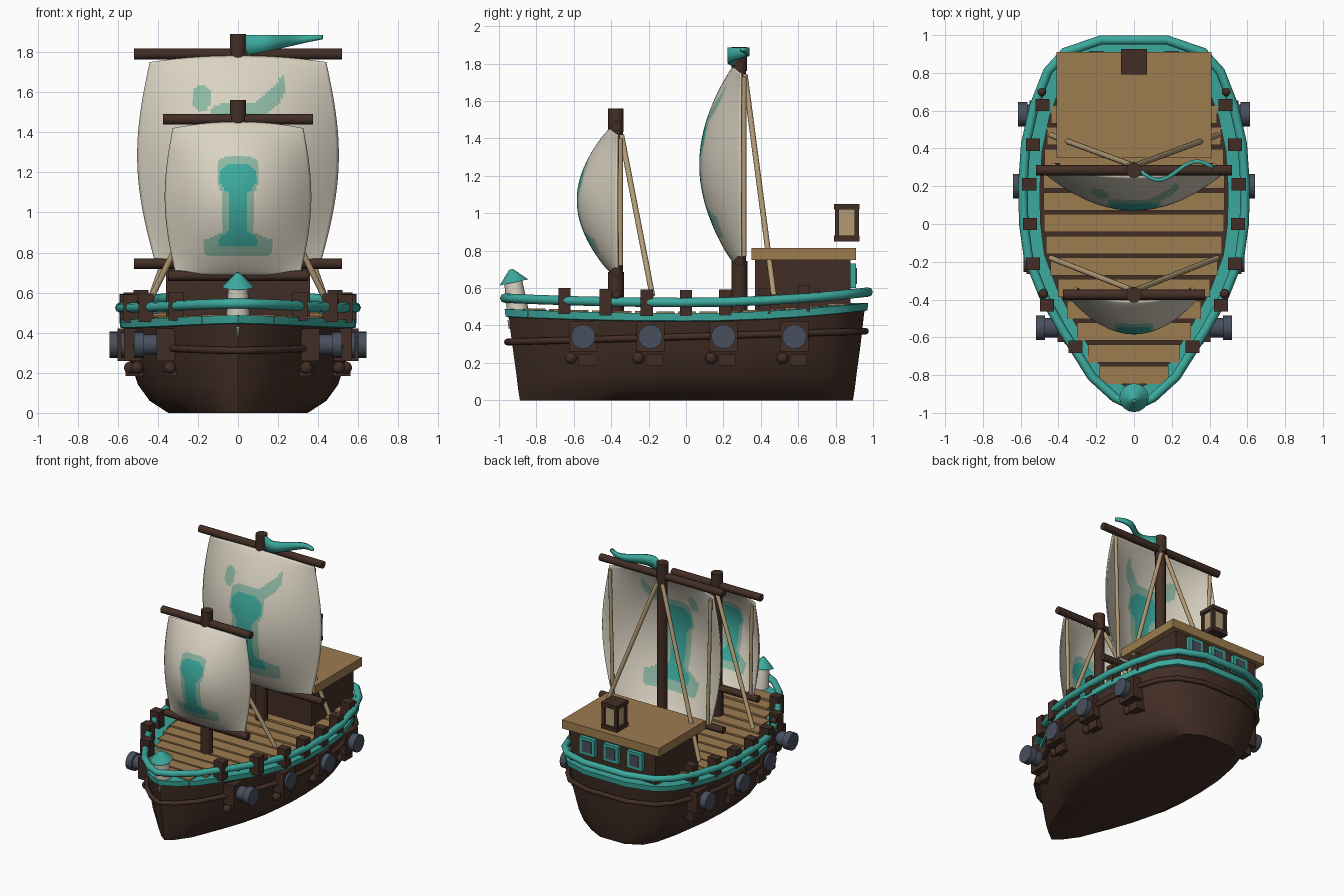
import bpy, bmesh, math
from mathutils import Vector

cube = bpy.data.objects.get("Cube")
if cube:
    bpy.data.objects.remove(cube, do_unlink=True)


def material(name, rgb):
    m = bpy.data.materials.new(name)
    m.use_nodes = True
    m.diffuse_color = (*rgb, 1)
    m.node_tree.nodes["Principled BSDF"].inputs["Base Color"].default_value = (*rgb, 1)
    return m


DARK = material("dark wood", (0.055, 0.027, 0.019))
TEAL = material("teal paint", (0.045, 0.4, 0.34))
PLANK = material("plank wood", (0.34, 0.2, 0.08))
ROPE = material("rope tan", (0.45, 0.33, 0.18))
CREAM = material("cream cloth", (0.7, 0.65, 0.54))
HALO = material("pale teal", (0.27, 0.48, 0.37))
IRON = material("iron grey", (0.065, 0.08, 0.11))
made = []


def finish(name, bm, *mats):
    bmesh.ops.recalc_face_normals(bm, faces=bm.faces)
    me = bpy.data.meshes.new(name)
    bm.to_mesh(me)
    bm.free()
    for m in mats:
        me.materials.append(m)
    ob = bpy.data.objects.new(name, me)
    bpy.context.collection.objects.link(ob)
    made.append(ob)
    return ob


def box(name, loc, size, mat, turn=0):
    bm = bmesh.new()
    bmesh.ops.create_cube(bm, size=1)
    for v in bm.verts:
        v.co = Vector(a * b for a, b in zip(v.co, size))
    ob = finish(name, bm, mat)
    ob.location, ob.rotation_euler.z = loc, turn
    return ob


def rod(name, p, q, r, mat, r2=None, sides=12):
    p, q = Vector(p), Vector(q)
    bm = bmesh.new()
    bmesh.ops.create_cone(bm, cap_ends=True, segments=sides, radius1=r,
                          radius2=r if r2 is None else r2, depth=(q - p).length)
    ob = finish(name, bm, mat)
    ob.location = (p + q) / 2
    ob.rotation_euler = (q - p).to_track_quat("Z", "Y").to_euler()
    return ob


def ball(name, loc, r, mat):
    bm = bmesh.new()
    bmesh.ops.create_uvsphere(bm, u_segments=12, v_segments=8, radius=r)
    finish(name, bm, mat).location = loc


def interp(table, t):
    for (a, b), (c, d) in zip(table, table[1:]):
        if a <= t <= c:
            return b + (d - b) * (t - a) / (c - a)
    return 0


def loft(name, rings, mat, cap_first=False, cap_last=False):
    bm = bmesh.new()
    loops = [[bm.verts.new(p) for p in ring] for ring in rings]
    n = len(loops[0])
    for a, b in zip(loops, loops[1:]):
        for i in range(n):
            bm.faces.new((a[i], a[(i + 1) % n], b[(i + 1) % n], b[i]))
    if cap_first:
        bm.faces.new(loops[0])
    if cap_last:
        bm.faces.new(loops[-1])
    return finish(name, bm, mat)


# Plan outline of the hull: (y, half width)
PLAN = [(-0.96, 0.0), (-0.91, 0.1), (-0.8, 0.22), (-0.56, 0.37), (-0.38, 0.47),
        (-0.18, 0.55), (0.0, 0.575), (0.2, 0.58), (0.42, 0.565), (0.62, 0.52),
        (0.8, 0.45), (0.9, 0.36), (0.965, 0.17)]
OUTLINE = [(w, y) for y, w in PLAN] + [(-w, y) for y, w in reversed(PLAN[1:])]


def width(y):
    return interp(PLAN, y)


def sheer(y):
    return 0.455 + (0.06 if y > 0 else 0.025) * y * y


def ring(sx, sy, lift, flat=None):
    return [(x * sx, y * sy, sheer(y) + lift if flat is None else flat) for x, y in OUTLINE]


# Hull, teal gunwale and deck
loft("hull", [ring(0.6, 0.925, 0, 0.0), ring(0.76, 0.935, 0, 0.06), ring(0.86, 0.945, 0, 0.14),
              ring(0.94, 0.965, 0, 0.28), ring(0.99, 0.99, -0.02), ring(0.9, 0.93, -0.02)],
     DARK, cap_first=True, cap_last=True)
loft("gunwale", [ring(0.98, 0.98, -0.035), ring(1.015, 1.005, -0.03), ring(1.02, 1.01, 0.01),
                 ring(0.86, 0.92, 0.01), ring(0.86, 0.92, -0.03)], TEAL)
for i in range(15):
    y = -0.8 + i * 0.115
    box("deck_plank", (0, y, sheer(y) - 0.005), (1.66 * width(y), 0.095, 0.05), PLANK)


def tube(name, points, r, mat, cyclic=False):
    cu = bpy.data.curves.new(name, "CURVE")
    cu.dimensions = "3D"
    cu.bevel_depth, cu.bevel_resolution, cu.use_fill_caps = r, 2, True
    sp = cu.splines.new("POLY")
    sp.points.add(len(points) - 1)
    for pt, co in zip(sp.points, points):
        pt.co = (*co, 1)
    sp.use_cyclic_u = cyclic
    cu.materials.append(mat)
    ob = bpy.data.objects.new(name, cu)
    bpy.context.collection.objects.link(ob)


tube("top_rail", ring(1.015, 1.01, 0.068), 0.025, TEAL, True)
tube("hull_wale", [(x * 0.98, y * 0.995, 0.34 + 0.03 * y) for x, y in OUTLINE], 0.018, DARK, True)

# Rail posts, cannons and hull fittings on both sides
for s in (1, -1):
    for y, x in ((-0.65, 0.31), (-0.43, 0.46), (-0.21, 0.535), (0, 0.55),
                 (0.21, 0.555), (0.42, 0.535), (0.63, 0.485)):
        box("rail_post", (s * x, y, sheer(y) + 0.065), (0.075, 0.065, 0.14), DARK)
    for y, x in ((-0.37, 0.48), (0.7, 0.49)):
        ball("rail_knob", (s * x, y, 0.56), 0.026, DARK)
    for y, tip in ((-0.55, 0.52), (-0.19, 0.585), (0.2, 0.64), (0.58, 0.615)):
        x = width(y) * 0.96
        box("gun_port", (s * x, y, 0.34), (0.09, 0.15, 0.16), DARK)
        rod("cannon_barrel", (s * (x - 0.03), y, 0.34), (s * (tip - 0.03), y, 0.34), 0.052, IRON, sides=16)
        rod("cannon_muzzle", (s * (tip - 0.05), y, 0.34), (s * tip, y, 0.34), 0.065, IRON, sides=16)
        box("hull_bracket", (s * (x - 0.04), y + 0.02, 0.215), (0.09, 0.09, 0.06), DARK)
        ball("hull_peg", (s * (x - 0.02), y - 0.065, 0.225), 0.032, DARK)

# Sail emblem: half width by height fraction of the sail
CORE = [(0.19, 0.1), (0.25, 0.09), (0.29, 0.04), (0.52, 0.045), (0.61, 0.09), (0.68, 0.09), (0.72, 0.06)]
EDGE = [(0.13, 0.15), (0.15, 0.17), (0.23, 0.17), (0.28, 0.08), (0.54, 0.08), (0.6, 0.1),
        (0.75, 0.1), (0.775, 0.06)]


def emblem(x, z, v, big):
    k = 1.36 if big else 1
    if abs(x) < k * interp(CORE, v):
        return 1
    if abs(x) < k * interp(EDGE, v):
        return 2
    if big:
        arm = abs((x - 0.15) - (z - 1.55)) < 0.055 and 0.06 < x < 0.23
        spot = ((x + 0.18) / 0.05) ** 2 + ((z - 1.57) / 0.065) ** 2 < 1
        return 2 if arm or spot else 0
    return 0


def sail(name, y0, z0, z1, low, high, bulge, depth, big):
    nu, nv = 64, 80
    bm = bmesh.new()
    grid = []
    for j in range(nv + 1):
        v = j / nv
        swell = math.sin(math.pi * v)
        row = []
        for i in range(nu + 1):
            u = 2 * i / nu - 1
            x = u * (low + (high - low) * v + bulge * swell)
            y = y0 - (1 - u * u) * (0.04 + depth * swell ** 0.85)
            row.append(bm.verts.new((x, y, z0 + (z1 - z0) * v - 0.03 * u * u * v)))
        grid.append(row)
    for j in range(nv):
        for i in range(nu):
            f = bm.faces.new((grid[j][i], grid[j][i + 1], grid[j + 1][i + 1], grid[j + 1][i]))
            c = f.calc_center_median()
            f.material_index = emblem(c.x, c.z, (j + 0.5) / nv, big)
    ob = finish(name, bm, CREAM, TEAL, HALO)
    mod = ob.modifiers.new("thickness", "SOLIDIFY")
    mod.thickness, mod.offset = 0.008, 0
    for s in (1, -1):
        rod("sail_edge_rope", (s * (low - 0.01), y0 + 0.015, z0 + 0.03),
            (s * (high - 0.015), y0 + 0.015, z1 - 0.05), 0.013, ROPE)


# Masts, yards, sails and stays
def rig(prefix, y, top, yard_z, yard_w, low_z, low_w, stay):
    rod(prefix + "_mast", (0, y, 0.44), (0, y, top), 0.037, DARK, sides=14)
    rod(prefix + "_mast_foot", (0, y, 0.44), (0, y, low_z), 0.043, DARK, sides=14)
    rod(prefix + "_mast_cap", (0, y, yard_z - 0.03), (0, y, top), 0.042, DARK, sides=14)
    rod(prefix + "_upper_yard", (-yard_w, y, yard_z), (yard_w, y, yard_z), 0.027, DARK)
    rod(prefix + "_lower_yard", (-low_w, y, low_z), (low_w, y, low_z), 0.026, DARK)
    for s in (1, -1):
        rod(prefix + "_stay", (s * 0.02, y + 0.03, yard_z - 0.05), (s * stay[0], stay[1], 0.56), 0.015, ROPE)


rig("front", -0.375, 1.56, 1.465, 0.375, 0.685, 0.35, (0.44, -0.18))
sail("front_sail", -0.365, 0.69, 1.45, 0.31, 0.325, 0.045, 0.175, False)
rig("main", 0.285, 1.89, 1.79, 0.52, 0.745, 0.52, (0.44, 0.47))
sail("main_sail", 0.295, 0.74, 1.78, 0.41, 0.44, 0.075, 0.18, True)

# Waving pennant
bm = bmesh.new()
rows = []
for i in range(17):
    t = i / 16
    y = 0.285 - 0.055 * math.sin(t * 6) * (1 - 0.2 * t)
    rows.append([bm.verts.new((0.03 + 0.39 * t, y, z)) for z in (1.78 + 0.085 * t, 1.885)])
for a, b in zip(rows, rows[1:]):
    bm.faces.new((a[0], b[0], b[1], a[1]))
mod = finish("pennant", bm, TEAL).modifiers.new("thickness", "SOLIDIFY")
mod.thickness, mod.offset = 0.02, 0

# Stern cabin with rear windows
box("cabin_walls", (0, 0.625, 0.6), (0.72, 0.51, 0.31), DARK)
box("cabin_roof", (0, 0.63, 0.783), (0.82, 0.56, 0.065), PLANK)
for x in (-0.2, 0, 0.2):
    box("window_frame", (x, 0.89, 0.665), (0.13, 0.04, 0.13), TEAL)
    box("window_pane", (x, 0.911, 0.665), (0.075, 0.008, 0.085), IRON)

# Stern lantern
for z in (0.865, 1.035):
    box("lantern_plate", (0, 0.86, z), (0.135, 0.135, 0.03), DARK)
box("lantern_glass", (0, 0.86, 0.95), (0.1, 0.1, 0.15), ROPE)
for sx in (1, -1):
    for sy in (1, -1):
        box("lantern_post", (sx * 0.053, 0.86 + sy * 0.053, 0.95), (0.023, 0.023, 0.17), DARK)

# Little bow tower with a cone roof, and bow studs
rod("bow_tower", (0, -0.9, 0.48), (0, -0.925, 0.645), 0.058, CREAM, 0.048, 16)
rod("tower_roof", (0, -0.92, 0.63), (0, -0.935, 0.7), 0.078, TEAL, 0.01, 16)
for x in (-0.035, 0, 0.035):
    rod("bow_stud", (x, -0.945 + abs(x), 0.43), (x, -0.945 + abs(x), 0.38), 0.01, CREAM, 0.002, 8)

# Smooth rounded parts, keep hard edges
bpy.ops.object.select_all(action="DESELECT")
for ob in made:
    ob.select_set(True)
bpy.context.view_layer.objects.active = made[0]
bpy.ops.object.shade_smooth_by_angle(angle=math.radians(40))
